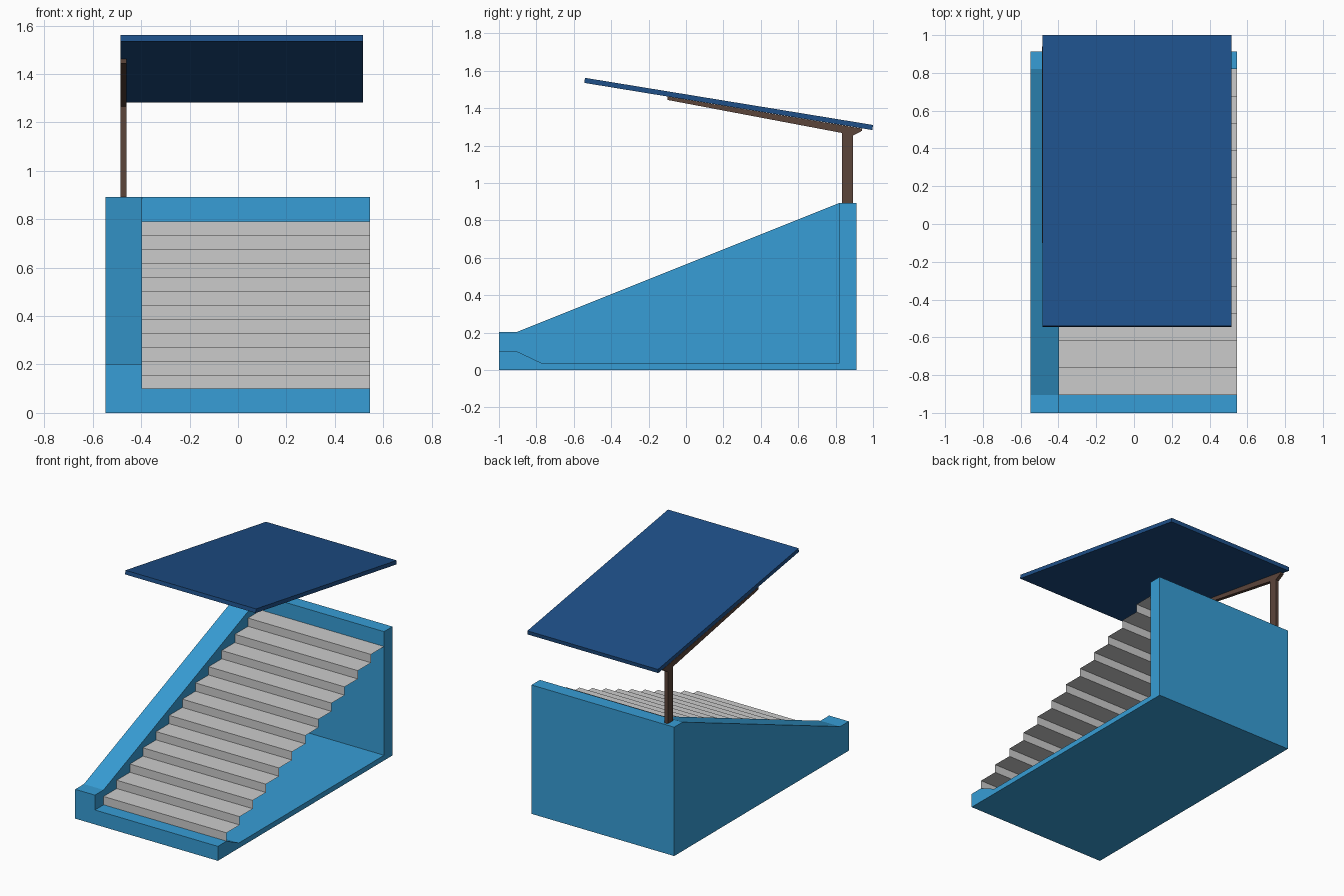
import bpy, bmesh

if "Cube" in bpy.data.objects:
    bpy.data.objects.remove(bpy.data.objects["Cube"])


def material(name, color):
    mat = bpy.data.materials.new(name)
    mat.diffuse_color = (*color, 1)
    mat.use_nodes = True
    mat.node_tree.nodes["Principled BSDF"].inputs["Base Color"].default_value = mat.diffuse_color
    return mat


def finish(name, bm, mat):
    mesh = bpy.data.meshes.new(name)
    bm.to_mesh(mesh)
    bm.free()
    obj = bpy.data.objects.new(name, mesh)
    bpy.context.collection.objects.link(obj)
    if mat:
        mesh.materials.append(mat)
    return obj


def prism(name, profile, x0, x1, mat):
    """Extrude a closed (y, z) profile from x0 to x1."""
    bm = bmesh.new()
    face = bm.faces.new([bm.verts.new((x0, y, z)) for y, z in profile])
    ext = bmesh.ops.extrude_face_region(bm, geom=[face])
    verts = [g for g in ext["geom"] if isinstance(g, bmesh.types.BMVert)]
    bmesh.ops.translate(bm, vec=(x1 - x0, 0, 0), verts=verts)
    bmesh.ops.recalc_face_normals(bm, faces=bm.faces)
    return finish(name, bm, mat)


def sheet(name, path, x0, x1, mat):
    """Sweep an open (y, z) path along x as a thin surface."""
    bm = bmesh.new()
    rows = [[bm.verts.new((x, y, z)) for x in (x0, x1)] for y, z in path]
    for a, b in zip(rows, rows[1:]):
        bm.faces.new((a[0], a[1], b[1], b[0]))
    return finish(name, bm, mat)


light_blue = material("light_blue", (0.038, 0.34, 0.67))
navy = material("navy", (0.013, 0.08, 0.25))
brown = material("brown", (0.105, 0.058, 0.042))

LEFT, INNER, RIGHT = -0.548, -0.397, 0.546
FRONT, CURB, WALL, BACK = -1.0, -0.905, 0.82, 0.912
TOP = 0.893

# Floor with front curb and back wall
base = prism("stairwell_base", [
    (FRONT, 0), (BACK, 0), (BACK, TOP), (WALL, TOP), (WALL, 0.036),
    (-0.77, 0.036), (CURB, 0.1), (FRONT, 0.1)], LEFT, RIGHT, light_blue)

# Sloping side wall, merged into the base
side = prism("side_wall", [
    (FRONT, 0), (BACK, 0), (BACK, TOP), (WALL, TOP),
    (CURB, 0.203), (FRONT, 0.203)], LEFT, INNER, light_blue)
union = base.modifiers.new("merge_wall", "BOOLEAN")
union.operation = "UNION"
union.solver = "EXACT"
union.object = side
bpy.context.view_layer.objects.active = base
bpy.ops.object.modifier_apply(modifier=union.name)
bpy.data.objects.remove(side)

# Folded sheet of steps
STEPS = 12
run, rise = (WALL - CURB) / STEPS, (0.79 - 0.1) / STEPS
path = [(CURB, 0.1)]
for i in range(STEPS):
    z = 0.1 + (i + 1) * rise
    path += [(CURB + i * run, z), (CURB + (i + 1) * run, z)]
sheet("steps", path, INNER, RIGHT, None)

# Post with tapered arm under the roof
prism("roof_post", [
    (0.835, TOP), (0.893, TOP), (0.893, 1.253), (0.94, 1.278), (0.94, 1.291),
    (-0.1, 1.462), (-0.1, 1.444), (0.835, 1.267)], -0.486, -0.461, brown)

# Tilted roof panel
prism("roof_panel", [
    (-0.544, 1.535), (0.996, 1.283), (1.0, 1.31), (-0.54, 1.562)],
    -0.485, 0.516, navy)
